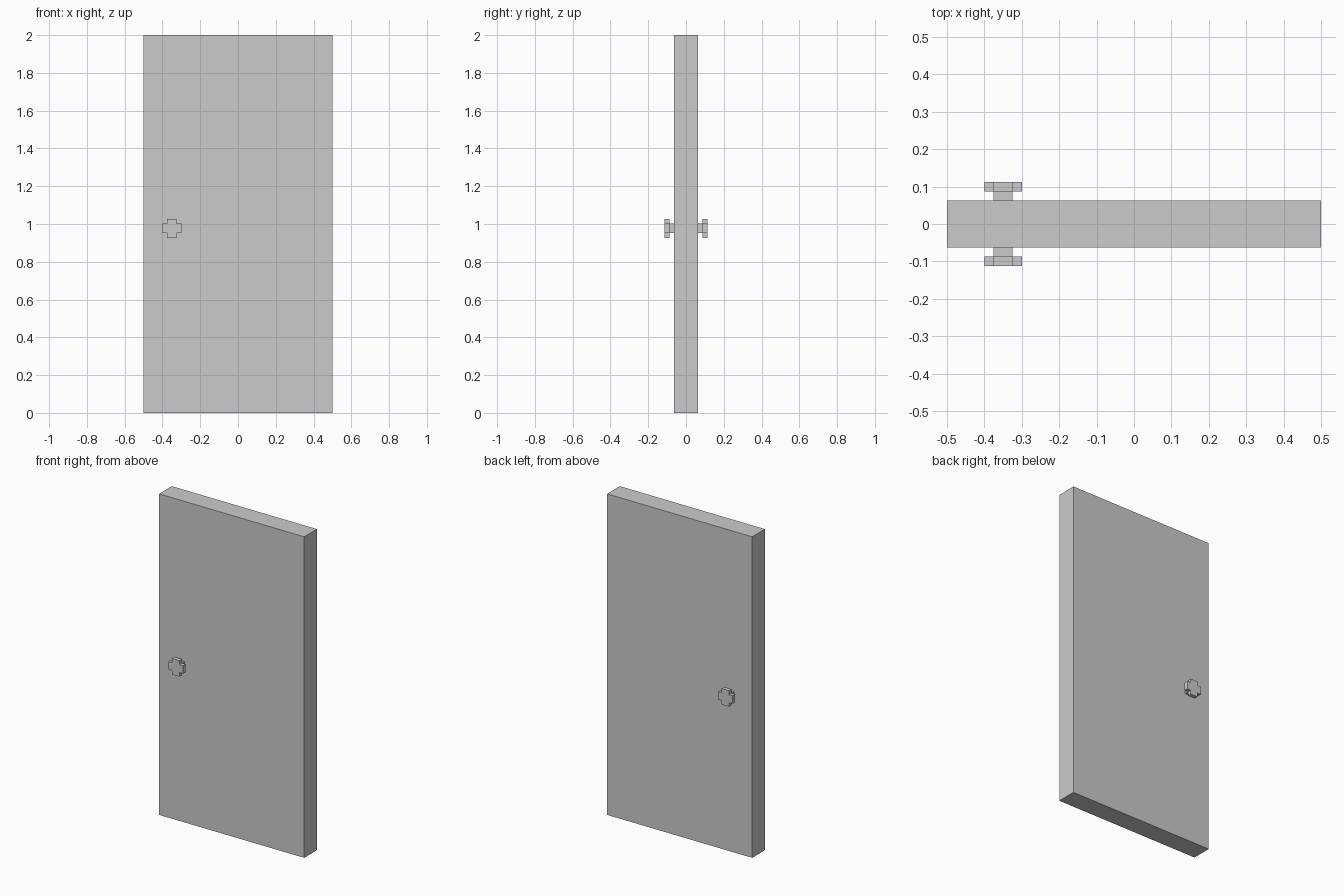
import bpy, bmesh

if "Cube" in bpy.data.objects:
    bpy.data.objects.remove(bpy.data.objects["Cube"])

KNOB_X, KNOB_Z = -0.35, 0.977
HALF_T = 0.0625  # half the door thickness


def box(name, lo, hi):
    bm = bmesh.new()
    bmesh.ops.create_cube(bm, size=1)
    for v in bm.verts:
        for i in range(3):
            v.co[i] = hi[i] if v.co[i] > 0 else lo[i]
    return finish(name, bm)


def prism(name, profile, y0, y1):
    # extrude an x-z outline along y
    bm = bmesh.new()
    face = bm.faces.new([bm.verts.new((x, y0, z)) for x, z in profile])
    geom = bmesh.ops.extrude_face_region(bm, geom=[face])["geom"]
    for g in geom:
        if isinstance(g, bmesh.types.BMVert):
            g.co.y = y1
    bmesh.ops.recalc_face_normals(bm, faces=bm.faces)
    return finish(name, bm)


def finish(name, bm):
    me = bpy.data.meshes.new(name)
    bm.to_mesh(me)
    bm.free()
    ob = bpy.data.objects.new(name, me)
    bpy.context.collection.objects.link(ob)
    return ob


# Door slab
box("door_panel", (-0.5, -HALF_T, 0), (0.5, HALF_T, 2))

# Plus-shaped knob on a square stem, on both sides
a, b = 0.025, 0.05
plus = [(a, b), (a, a), (b, a), (b, -a), (a, -a), (a, -b),
        (-a, -b), (-a, -a), (-b, -a), (-b, a), (-a, a), (-a, b)]
square = [(a, a), (a, -a), (-a, -a), (-a, a)]
for side, s in (("front", -1), ("back", 1)):
    for part, outline, near, far in (("stem", square, HALF_T, 0.0875),
                                     ("knob", plus, 0.0875, 0.1125)):
        pts = [(KNOB_X + x, KNOB_Z + z) for x, z in outline]
        prism(f"{side}_{part}", pts, s * near, s * far)
